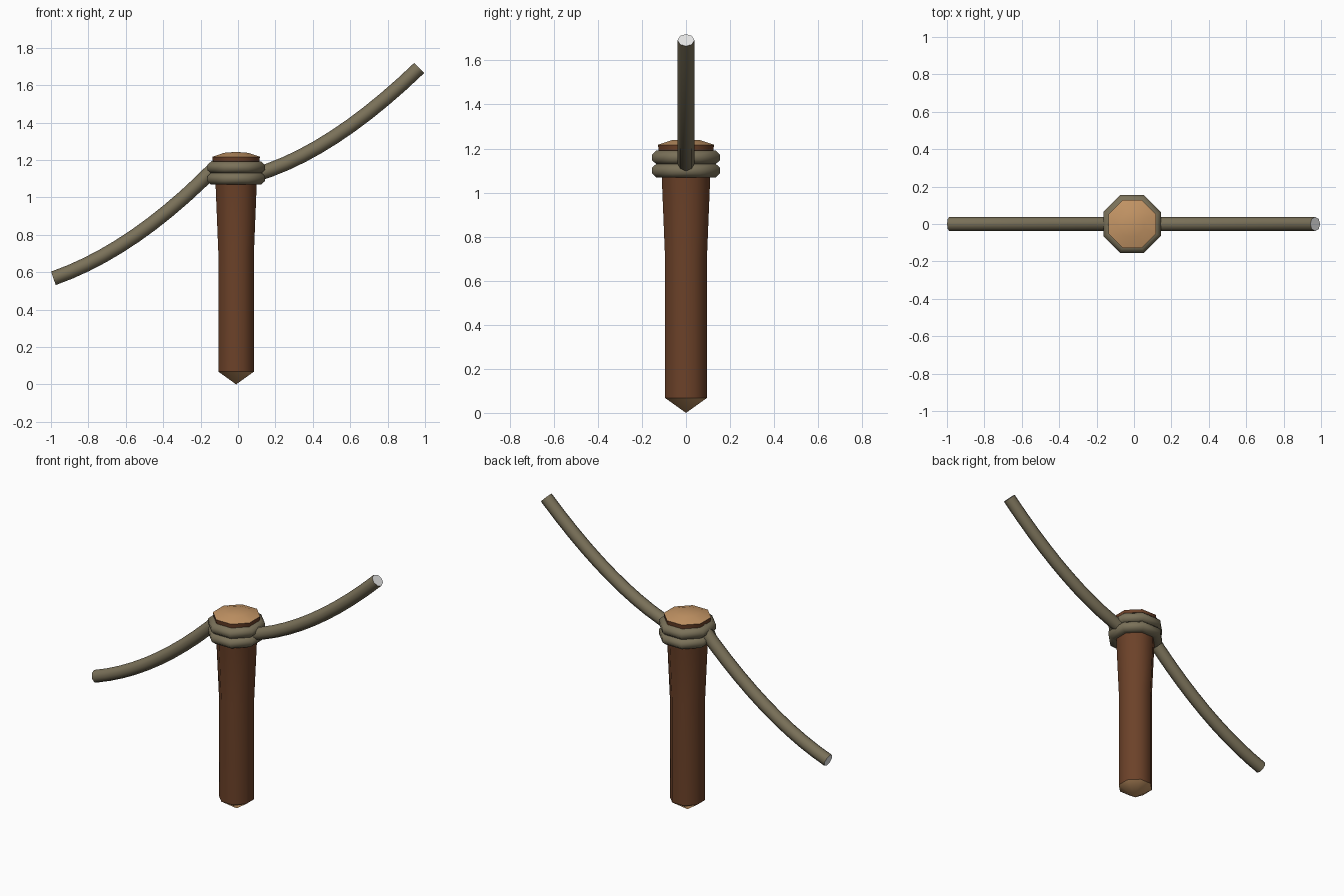
import bpy, bmesh, math
from mathutils import Vector

if "Cube" in bpy.data.objects:
    bpy.data.objects.remove(bpy.data.objects["Cube"])

CX = -0.01                      # post axis
K = 1 / math.cos(math.pi / 8)   # apothem -> corner radius of an octagon


def material(name, rgb):
    m = bpy.data.materials.new(name)
    m.diffuse_color = (*rgb, 1)
    m.use_nodes = True
    m.node_tree.nodes["Principled BSDF"].inputs["Base Color"].default_value = m.diffuse_color
    return m


bark = material("brown_bark", (0.150, 0.054, 0.022))
cut_wood = material("cut_wood", (0.55, 0.30, 0.13))
hemp = material("rope_hemp", (0.195, 0.165, 0.100))
rope_end = material("rope_end_grey", (0.8, 0.8, 0.8))


def finish(name, bm, mats, angle=50):
    bmesh.ops.recalc_face_normals(bm, faces=bm.faces)
    me = bpy.data.meshes.new(name)
    bm.to_mesh(me)
    bm.free()
    ob = bpy.data.objects.new(name, me)
    bpy.context.collection.objects.link(ob)
    for m in mats:
        me.materials.append(m)
    bpy.ops.object.select_all(action='DESELECT')
    bpy.context.view_layer.objects.active = ob
    ob.select_set(True)
    bpy.ops.object.shade_smooth_by_angle(angle=math.radians(angle))
    return ob


def bridge(bm, a, b, mat=0):
    n = len(a)
    for i in range(n):
        j = (i + 1) % n
        bm.faces.new((a[i], a[j], b[j], b[i])).material_index = mat


# octagonal post: (apothem, height), pointed tip and slightly domed head
bm = bmesh.new()
profile = [(0.095, 0.068), (0.095, 0.70), (0.110, 1.07), (0.127, 1.217), (0.065, 1.238)]
rings = []
for r, z in profile:
    rings.append([bm.verts.new((CX + r * K * math.cos((i + .5) * math.pi / 4),
                                r * K * math.sin((i + .5) * math.pi / 4), z))
                  for i in range(8)])
for i in range(4):
    bridge(bm, rings[i], rings[i + 1], 1 if i == 3 else 0)
for ring, z in ((rings[0], 0.0), (rings[-1], 1.243)):
    apex = bm.verts.new((CX, 0, z))
    for i in range(8):
        bm.faces.new((ring[i], ring[(i + 1) % 8], apex)).material_index = 1
# keep the edges of the cut wood sharp
for e in bm.edges:
    if len({f.material_index for f in e.link_faces}) == 2:
        e.smooth = False
finish("post", bm, [bark, cut_wood], 50)


# rope coils round the head
def coil(name, z):
    bm = bmesh.new()
    loops = []
    for i in range(8):
        a = (i + .5) * math.pi / 4
        loop = []
        for j in range(8):
            t = (j + .5) * math.pi / 4
            r = (0.120 + 0.037 * math.cos(t)) * K
            loop.append(bm.verts.new((CX + r * math.cos(a), r * math.sin(a),
                                      z + 0.034 * math.sin(t))))
        loops.append(loop)
    for i in range(8):
        bridge(bm, loops[i], loops[(i + 1) % 8])
    finish(name, bm, [hemp])


coil("lower_coil", 1.100)
coil("upper_coil", 1.160)


# sagging ropes: quadratic path in the xz plane swept with an octagon
def rope(name, p0, p1, p2, steps=10, radius=0.038):
    p0, p1, p2 = (Vector((x, 0, z)) for x, z in (p0, p1, p2))
    bm = bmesh.new()
    loops = []
    for s in range(steps + 1):
        t = s / steps
        p = p0 * (1 - t) ** 2 + p1 * 2 * t * (1 - t) + p2 * t * t
        d = ((p1 - p0) * (1 - t) + (p2 - p1) * t).normalized()
        n = Vector((-d.z, 0, d.x))
        loops.append([bm.verts.new(p + radius * (n * math.sin(i * math.pi / 4)
                      + Vector((0, math.cos(i * math.pi / 4), 0)))) for i in range(8)])
    for a, b in zip(loops, loops[1:]):
        bridge(bm, a, b)
    bm.faces.new(loops[0]).material_index = 1
    bm.faces.new(loops[-1]).material_index = 1
    finish(name, bm, [hemp, rope_end])


rope("right_rope", (0.09, 1.12), (0.50, 1.24), (0.969, 1.692))
rope("left_rope", (-0.11, 1.172), (-0.55, 0.72), (-0.987, 0.567))
